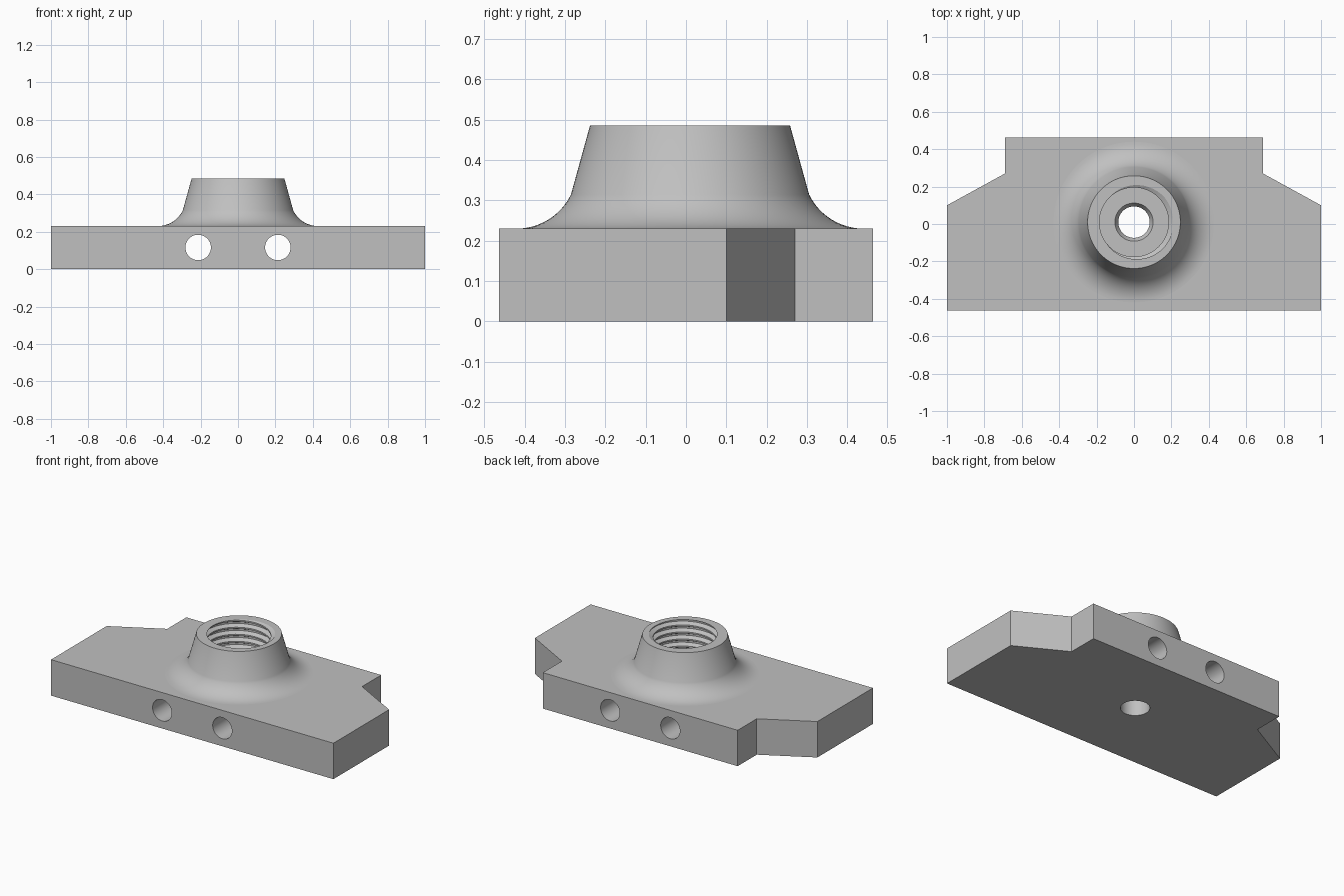
import bpy, bmesh, math
from mathutils import Matrix, Vector

PLATE_TOP, BOSS_TOP = 0.23, 0.485
AXIS = Vector((0, 0.01, 0))          # centre line of the threaded boss
SEGS = 96

if "Cube" in bpy.data.objects:
    bpy.data.objects.remove(bpy.data.objects["Cube"], do_unlink=True)

grey = bpy.data.materials.new("plain grey")
grey.use_nodes = True
grey.diffuse_color = (0.53, 0.53, 0.53, 1)
grey.node_tree.nodes["Principled BSDF"].inputs["Base Color"].default_value = grey.diffuse_color


def finish(name, bm):
    """Turn a bmesh into a named grey object."""
    bmesh.ops.recalc_face_normals(bm, faces=bm.faces)
    mesh = bpy.data.meshes.new(name)
    bm.to_mesh(mesh)
    bm.free()
    mesh.materials.append(grey)
    obj = bpy.data.objects.new(name, mesh)
    bpy.context.collection.objects.link(obj)
    return obj


def lathe(name, profile, matrix):
    """Closed solid of revolution from (radius, height) points."""
    bm = bmesh.new()
    rings = []
    for r, z in profile:
        angles = [2 * math.pi * i / SEGS for i in range(SEGS)]
        rings.append([bm.verts.new(matrix @ Vector((r * math.cos(a), r * math.sin(a), z)))
                      for a in angles])
    for low, high in zip(rings, rings[1:]):
        for i in range(SEGS):
            j = (i + 1) % SEGS
            bm.faces.new((low[i], low[j], high[j], high[i]))
    bm.faces.new(rings[0])
    bm.faces.new(rings[-1])
    return finish(name, bm)


def helix(name, section, pitch, turns_below, turns_above, steps=48):
    """Section of (radius, height) points swept up a helix that meets the rim at angle 0."""
    bm = bmesh.new()
    rings = []
    for s in range(-int(turns_below * steps), int(turns_above * steps) + 1):
        a, lift = 2 * math.pi * s / steps, BOSS_TOP + pitch * s / steps
        rings.append([bm.verts.new(AXIS + Vector((r * math.cos(a), r * math.sin(a), z + lift)))
                      for r, z in section])
    n = len(section)
    for low, high in zip(rings, rings[1:]):
        for i in range(n):
            j = (i + 1) % n
            bm.faces.new((low[i], low[j], high[j], high[i]))
    bm.faces.new(rings[0])
    bm.faces.new(rings[-1])
    return finish(name, bm)


def cut(target, cutters):
    bpy.context.view_layer.objects.active = target
    for cutter in cutters:
        mod = target.modifiers.new("cut", 'BOOLEAN')
        mod.operation, mod.solver, mod.object = 'DIFFERENCE', 'EXACT', cutter
        bpy.ops.object.modifier_apply(modifier=mod.name)


# Base plate: extruded outline with stepped back corners
half = [(1, -0.463), (1, 0.1), (0.69, 0.27), (0.69, 0.463)]
outline = half + [(-x, y) for x, y in reversed(half)]
bm = bmesh.new()
base = bm.faces.new([bm.verts.new((x, y, 0)) for x, y in outline])
walls = bmesh.ops.extrude_face_region(bm, geom=[base])
bmesh.ops.translate(bm, vec=(0, 0, PLATE_TOP),
                    verts=[v for v in walls["geom"] if isinstance(v, bmesh.types.BMVert)])
plate = finish("base_plate", bm)

# Conical boss with a concave fillet at its foot
slope = math.atan2(0.195, 0.095)     # steepness of the cone side
fillet_r = 0.15
foot_r = 0.43
profile = [(foot_r, PLATE_TOP - 0.01)]
for i in range(13):
    a = slope * i / 12
    profile.append((foot_r - fillet_r * math.sin(a),
                    PLATE_TOP + fillet_r * (1 - math.cos(a))))
profile.append((0.248, BOSS_TOP))
boss = lathe("threaded_boss", profile, Matrix.Translation(AXIS))

# Cutters: threaded bore, thread groove, drain hole and two cross holes
bore = lathe("bore_cutter", [(0.185, 0.2), (0.185, 0.6)], Matrix.Translation(AXIS))
groove = helix("groove_cutter",
               [(0.178, -0.0216), (0.21, -0.005), (0.21, 0.005), (0.178, 0.0216)],
               pitch=0.045, turns_below=5.8, turns_above=0.9)
drain = lathe("drain_cutter", [(0.084, -0.1), (0.084, 0.17), (0.102, 0.2), (0.102, 0.21)],
              Matrix.Translation(AXIS))
cross = [lathe("cross_hole_cutter", [(0.068, -1), (0.068, 1)],
               Matrix.Translation((x, 0, 0.116)) @ Matrix.Rotation(math.pi / 2, 4, 'X'))
         for x in (-0.213, 0.213)]

cut(plate, [bore, drain] + cross)
cut(boss, [bore, groove])
for cutter in [bore, groove, drain] + cross:
    bpy.data.objects.remove(cutter, do_unlink=True)

# Smooth round surfaces, keep sharp edges
for obj in (plate, boss):
    bpy.ops.object.select_all(action='DESELECT')
    obj.select_set(True)
    bpy.context.view_layer.objects.active = obj
    bpy.ops.object.shade_smooth_by_angle(angle=math.radians(25))
